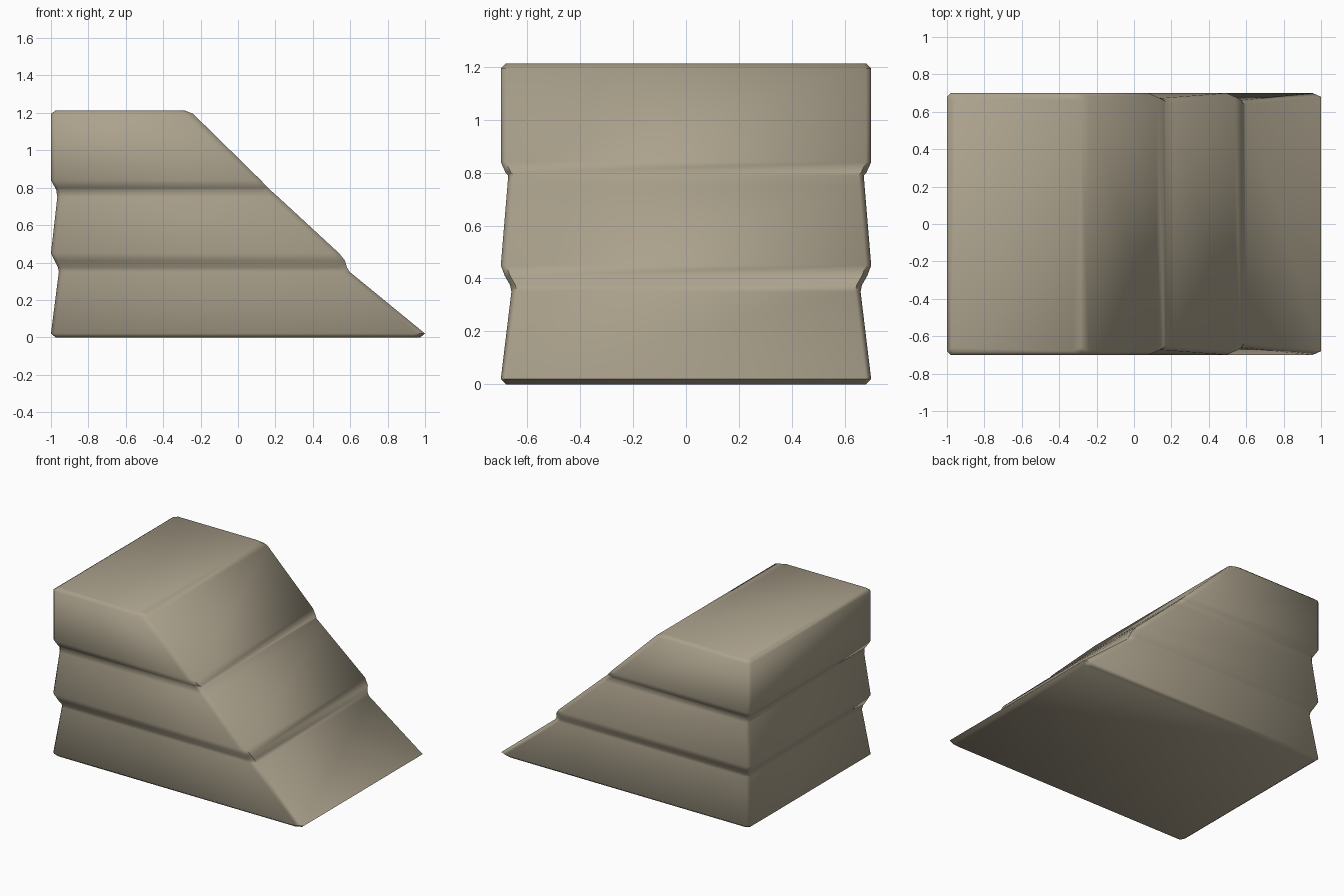
import bpy, bmesh, math

cube = bpy.data.objects.get("Cube")
if cube:
    bpy.data.objects.remove(cube, do_unlink=True)

stone = bpy.data.materials.new("warm_grey_stone")
stone.use_nodes = True
colour = (0.41, 0.36, 0.265, 1)
stone.diffuse_color = colour
stone.node_tree.nodes["Principled BSDF"].inputs["Base Color"].default_value = colour

# Levels of the wedge, from the base up: height, back end, sloped end, half depth
levels = [
    (0.0, -0.975, 0.975, 0.68),
    (0.02, -1.0, 1.0, 0.70),
    (0.35, -0.958, 0.597, 0.66),
    (0.375, -0.963, 0.582, 0.665),
    (0.41, -0.98, 0.572, 0.685),
    (0.45, -1.0, 0.54, 0.70),
    (0.75, -0.966, 0.215, 0.675),
    (0.79, -0.972, 0.17, 0.672),
    (0.80, -0.978, 0.16, 0.682),
    (0.84, -1.0, 0.122, 0.70),
    (1.195, -1.0, -0.24, 0.70),
    (1.213, -0.975, -0.285, 0.68),
]


def corner_cut_ring(bm, z, left, right, depth, cut=0.02, slope_cut=0.045):
    """Rectangle with clipped corners, longer clips at the sloped end."""
    half = [(right - slope_cut, depth), (left + cut, depth),
            (left, depth - cut), (left, cut - depth),
            (left + cut, -depth), (right - slope_cut, -depth),
            (right, cut - depth), (right, depth - cut)]
    return [bm.verts.new((x, y, z)) for x, y in half]


# Stepped wedge: skin the levels and close both ends
bm = bmesh.new()
rings = [corner_cut_ring(bm, *level) for level in levels]
for low, high in zip(rings, rings[1:]):
    for i in range(len(low)):
        j = (i + 1) % len(low)
        bm.faces.new((low[i], low[j], high[j], high[i]))
bm.faces.new(rings[0])
bm.faces.new(rings[-1])
bmesh.ops.recalc_face_normals(bm, faces=bm.faces)

mesh = bpy.data.meshes.new("stepped_wedge")
bm.to_mesh(mesh)
bm.free()
mesh.materials.append(stone)
wedge = bpy.data.objects.new("stepped_wedge", mesh)
bpy.context.collection.objects.link(wedge)

# Soft shading over the small chamfers
bpy.ops.object.select_all(action="DESELECT")
wedge.select_set(True)
bpy.context.view_layer.objects.active = wedge
bpy.ops.object.shade_smooth_by_angle(angle=math.radians(60))
